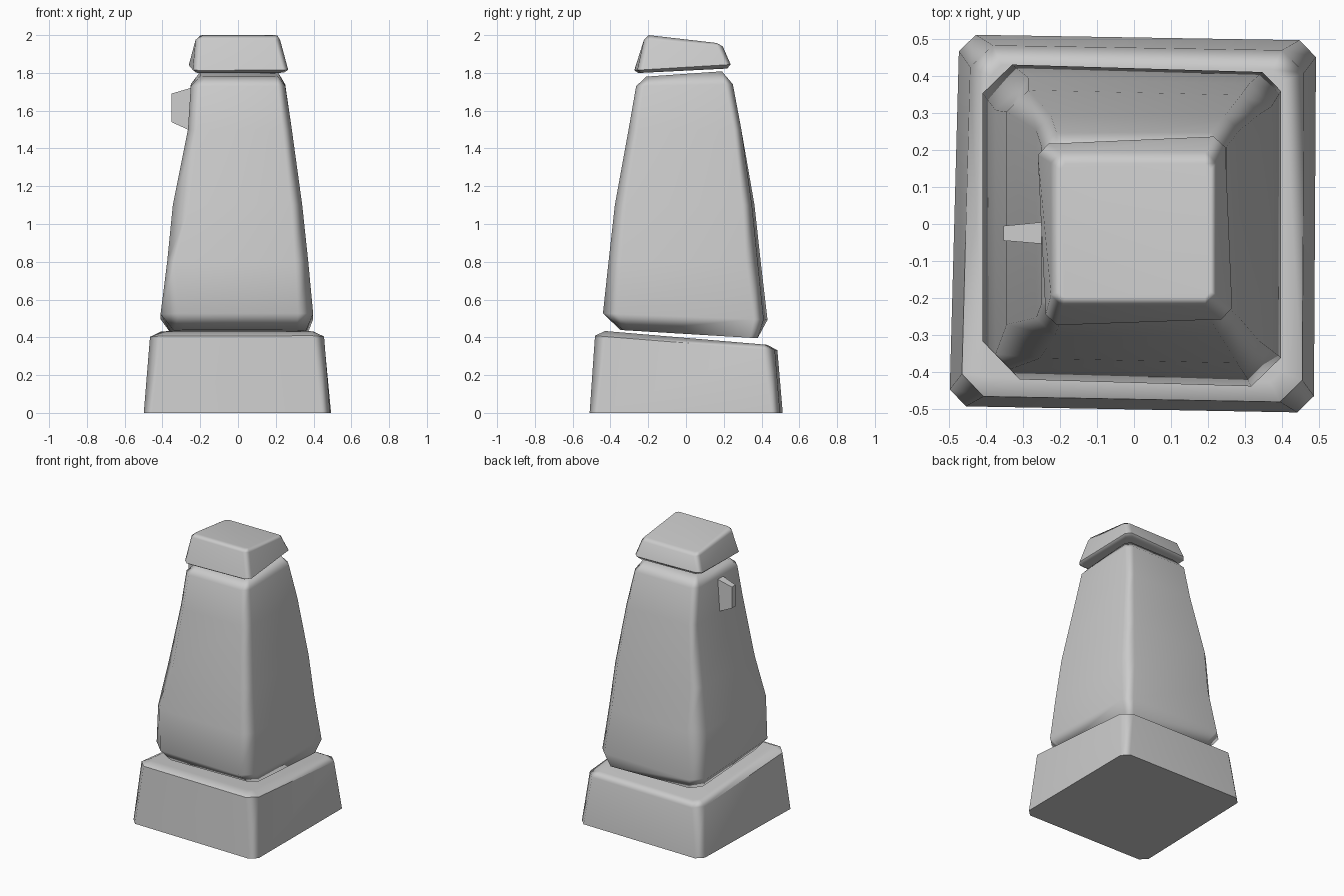
import bpy, bmesh
from mathutils import Vector

cube = bpy.data.objects.get("Cube")
if cube:
    bpy.data.objects.remove(cube, do_unlink=True)

stone = bpy.data.materials.new("grey_stone")
stone.use_nodes = True
colour = (0.6, 0.6, 0.6, 1)
stone.diffuse_color = colour
stone.node_tree.nodes["Principled BSDF"].inputs["Base Color"].default_value = colour


def chamfered_ring(corners, cuts, z, slope):
    """Eight points: each corner cut off, height tilted along y."""
    pts = [Vector(c) for c in corners]
    ring = []
    for i, p in enumerate(pts):
        for q in (pts[i - 1], pts[(i + 1) % 4]):
            r = p + (q - p).normalized() * cuts[i]
            ring.append((r.x, r.y, z + slope * r.y))
    return ring


def box(x0, x1, y0, y1, skew=0):
    return [(x0, y0 + skew), (x1, y0 - skew), (x1, y1 - skew), (x0, y1 + skew)]


def loft(name, rings):
    """Skin a stack of equal rings and close both ends."""
    bm = bmesh.new()
    loops = [[bm.verts.new(p) for p in ring] for ring in rings]
    for low, high in zip(loops, loops[1:]):
        n = len(low)
        for i in range(n):
            j = (i + 1) % n
            bm.faces.new((low[i], low[j], high[j], high[i]))
    bm.faces.new(loops[0][::-1])
    bm.faces.new(loops[-1])
    bmesh.ops.recalc_face_normals(bm, faces=bm.faces)
    mesh = bpy.data.meshes.new(name)
    bm.to_mesh(mesh)
    bm.free()
    mesh.materials.append(stone)
    obj = bpy.data.objects.new(name, mesh)
    bpy.context.collection.objects.link(obj)
    bpy.ops.object.select_all(action='DESELECT')
    obj.select_set(True)
    bpy.context.view_layer.objects.active = obj
    bpy.ops.object.shade_smooth_by_angle(angle=1.0)
    weighted = obj.modifiers.new("weighted_normals", 'WEIGHTED_NORMAL')
    weighted.keep_sharp = True
    return obj


# Plinth with a sloping top
foot = [(-.5, -.493), (.487, -.511), (.493, .497), (-.473, .513)]
shoulder = [(x * .935, y * .945) for x, y in foot]
rim = [(x * .82, y * .84) for x, y in foot]
loft("plinth", [
    chamfered_ring(foot, [.045] * 4, 0, 0),
    chamfered_ring(shoulder, [.06] * 4, .37, -.08),
    chamfered_ring(rim, [.03] * 4, .397, -.085),
])

# Tapered shaft with worn, uneven corners
loft("shaft", [
    chamfered_ring(box(-.34, .36, -.34, .37, -.01), [.06, .05, .04, .06], .418, -.06),
    chamfered_ring(box(-.41, .398, -.43, .422, .012), [.1, .08, .05, .08], .51, -.04),
    chamfered_ring(box(-.375, .372, -.402, .388, .01), [.04, .07, .06, .09], .8, 0),
    chamfered_ring(box(-.345, .34, -.37, .356, .008), [.09, .06, .05, .06], 1.1, 0),
    chamfered_ring(box(-.265, .285, -.304, .293), [.05, .05, .04, .04], 1.5, 0),
    chamfered_ring(box(-.25, .25, -.264, .248), [.05, .04, .04, .04], 1.735, .02),
    chamfered_ring(box(-.2, .21, -.21, .19), [.03] * 4, 1.795, .07),
])

# Capstone, thinner at the back
eave = [(-.238, -.275), (.267, -.257), (.246, .238), (-.262, .216)]
loft("capstone", [
    chamfered_ring([(x * .92, y * .92) for x, y in eave], [.03] * 4, 1.812, .05),
    chamfered_ring(eave, [.03] * 4, 1.83, .06),
    chamfered_ring(box(-.225, .223, -.222, .195), [.03] * 4, 1.957, -.09),
    chamfered_ring(box(-.2, .208, -.198, .163), [.015] * 4, 1.977, -.115),
])

# Small tapered peg on the side of the shaft
loft("side_peg", [
    [(x, y0, z0), (x, y1, z0), (x, y1, z1), (x, y0, z1)]
    for x, y0, y1, z0, z1 in (
        (-.2, -.058, .01, 1.47, 1.735),
        (-.353, -.045, -.005, 1.54, 1.69))
])
